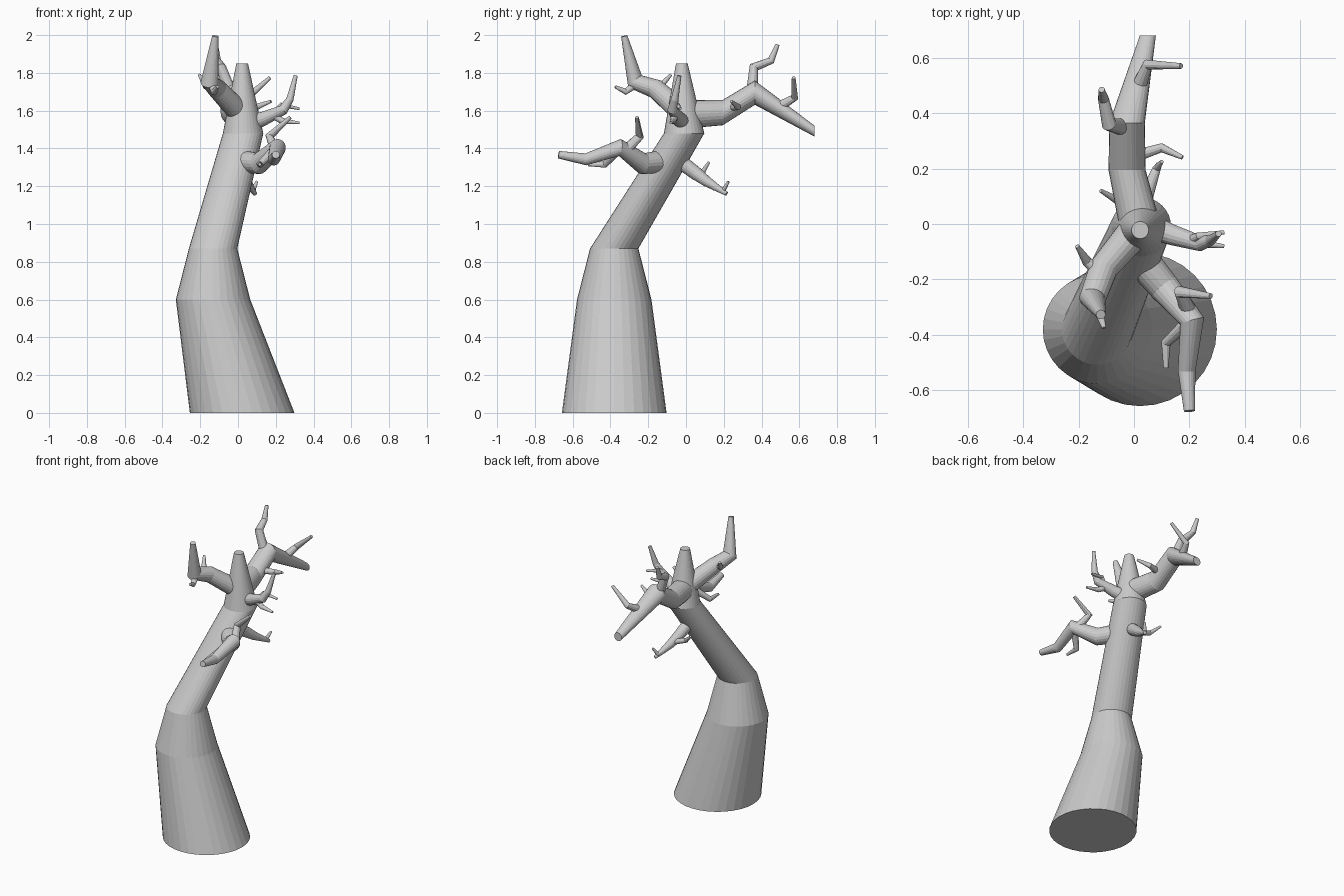
import bpy, bmesh, math
from mathutils import Vector


def limb(name, path, radii, sides=16, axis=None):
    """Tapered tube through path; rings share a fixed axis or bisect the bends."""
    pts = [Vector(p) for p in path]
    bm = bmesh.new()
    rings = []
    side = None
    for i, p in enumerate(pts):
        a = (p - pts[i - 1]).normalized() if i > 0 else Vector()
        b = (pts[i + 1] - p).normalized() if i < len(pts) - 1 else Vector()
        n = Vector(axis) if axis else (a + b).normalized()
        if side is None:
            side = n.orthogonal()
        side = (side - n * side.dot(n)).normalized()
        up = n.cross(side)
        ring = []
        for k in range(sides):
            t = 2 * math.pi * k / sides
            ring.append(bm.verts.new(p + radii[i] * (math.cos(t) * side + math.sin(t) * up)))
        rings.append(ring)
    for r, s in zip(rings, rings[1:]):
        for k in range(sides):
            m = (k + 1) % sides
            bm.faces.new((r[k], r[m], s[m], s[k]))
    bm.faces.new(rings[0][::-1])
    bm.faces.new(rings[-1])
    bmesh.ops.recalc_face_normals(bm, faces=bm.faces)
    me = bpy.data.meshes.new(name)
    bm.to_mesh(me)
    bm.free()
    ob = bpy.data.objects.new(name, me)
    bpy.context.collection.objects.link(ob)
    return ob


# Trunk with level rings
limb("trunk",
     [(.022, -.38, 0), (-.132, -.38, .6), (-.132, -.38, .87), (.027, -.01, 1.48), (.022, -.022, 1.85)],
     [.277, .197, .128, .107, .031], 32, (0, 0, 1))

# Main branches
limb("back_branch",
     [(.02, 0, 1.58), (-.025, .195, 1.59), (-.025, .365, 1.695), (.05, .68, 1.492)],
     [.075, .067, .064, .029], 24, (0, 1, 0))
limb("front_left_branch",
     [(0, -.03, 1.6), (-.11, -.16, 1.715), (-.15, -.27, 1.755), (-.12, -.327, 1.995)],
     [.06, .052, .048, .017], 20)
limb("front_right_branch",
     [(.02, -.12, 1.33), (.11, -.23, 1.32), (.21, -.35, 1.405), (.19, -.53, 1.342), (.2, -.675, 1.367)],
     [.062, .056, .045, .032, .02], 20)
limb("low_back_branch",
     [(0, -.03, 1.33), (.02, .05, 1.27), (.045, .11, 1.225), (.09, .215, 1.16)],
     [.04, .036, .028, .011])
limb("right_branch",
     [(.06, -.01, 1.53), (.14, -.04, 1.56), (.24, -.07, 1.605), (.275, -.06, 1.66), (.305, -.035, 1.785)],
     [.045, .037, .028, .02, .011])

# Twigs growing from each branch
twigs = {
    "back_up_twig": ([(-.04, .35, 1.7), (-.09, .36, 1.83), (-.11, .45, 1.865), (-.117, .485, 1.95)],
                     [.032, .027, .02, .011]),
    "back_tip_twig": ([(.015, .49, 1.62), (.05, .575, 1.67), (.17, .57, 1.775)], [.028, .02, .01]),
    "back_side_twig": ([(.02, .25, 1.62), (.1, .275, 1.62), (.175, .24, 1.65)], [.022, .017, .008]),
    "left_outer_twig": ([(-.12, -.18, 1.72), (-.17, -.135, 1.73), (-.205, -.08, 1.79)], [.024, .018, .008]),
    "left_front_twig": ([(-.14, -.26, 1.745), (-.125, -.32, 1.7), (-.108, -.375, 1.727)], [.022, .017, .008]),
    "low_front_up_twig": ([(.2, -.32, 1.39), (.167, -.245, 1.465), (.277, -.26, 1.565)], [.03, .023, .01]),
    "low_front_down_twig": ([(.19, -.36, 1.39), (.115, -.43, 1.315), (.115, -.52, 1.315)], [.024, .018, .009]),
    "low_back_left_twig": ([(.04, .09, 1.235), (-.06, .085, 1.27), (-.12, .12, 1.325)], [.02, .015, .007]),
    "low_back_right_twig": ([(.06, .15, 1.195), (.08, .2, 1.18), (.1, .225, 1.225)], [.018, .014, .007]),
    "right_low_twig": ([(.18, -.055, 1.58), (.235, -.07, 1.545), (.325, -.08, 1.535)], [.022, .016, .007]),
    "right_short_twig": ([(.2, -.06, 1.59), (.23, -.045, 1.63), (.325, -.03, 1.61)], [.018, .014, .007]),
}
for name, (path, radii) in twigs.items():
    limb(name, path, radii, 12)
